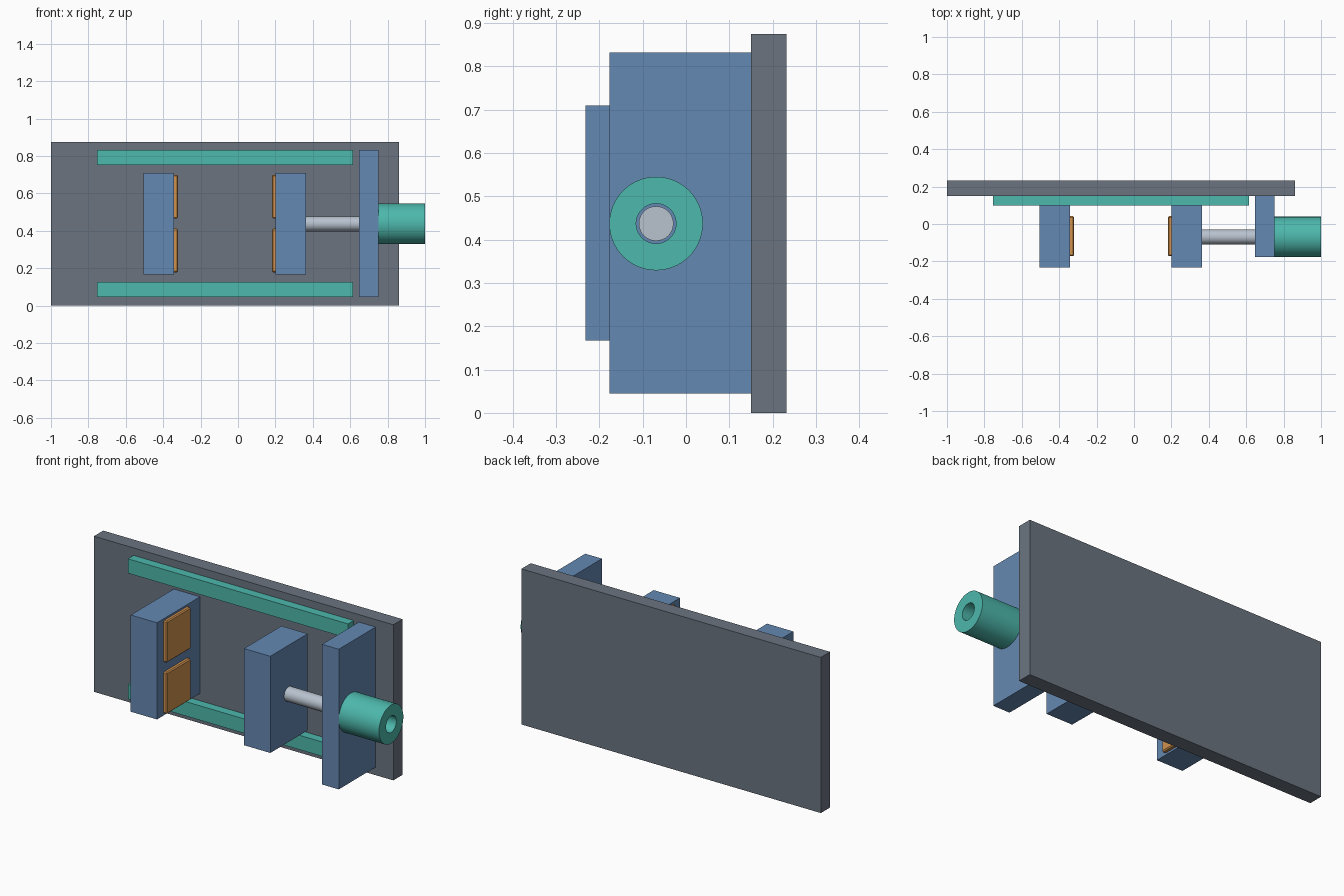
import bpy, bmesh, math
from mathutils import Matrix

if "Cube" in bpy.data.objects:
    bpy.data.objects.remove(bpy.data.objects["Cube"])


def material(name, hexcode):
    # sRGB hex to linear diffuse colour
    rgb = [int(hexcode[i:i + 2], 16) / 255 for i in (0, 2, 4)]
    m = bpy.data.materials.new(name)
    m.diffuse_color = [c / 12.92 if c < 0.04045 else ((c + 0.055) / 1.055) ** 2.4 for c in rgb] + [1]
    m.use_nodes = True
    m.node_tree.nodes["Principled BSDF"].inputs["Base Color"].default_value = m.diffuse_color
    return m


GREY = material("slate grey", "6B7480")
BLUE = material("steel blue", "6488B2")
TEAL = material("teal", "4DB8AC")
ORANGE = material("copper orange", "D0914E")
SILVER = material("silver", "B8C2CE")


def finish(name, bm, mat):
    bmesh.ops.recalc_face_normals(bm, faces=bm.faces)
    me = bpy.data.meshes.new(name)
    bm.to_mesh(me)
    bm.free()
    me.materials.append(mat)
    ob = bpy.data.objects.new(name, me)
    bpy.context.collection.objects.link(ob)
    return ob


def box(name, x, y, z, mat, bevel=0):
    bm = bmesh.new()
    bmesh.ops.create_cube(bm, size=1)
    for v in bm.verts:
        v.co = [r[0] if c < 0 else r[1] for c, r in zip(v.co, (x, y, z))]
    if bevel:
        bmesh.ops.bevel(bm, geom=bm.edges[:], offset=bevel, segments=1, affect='EDGES')
    return finish(name, bm, mat)


def lathe_x(name, profile, mat, steps=64):
    # revolve closed (x, radius) profile around the screw axis
    bm = bmesh.new()
    verts = [bm.verts.new((x, 0, r)) for x, r in profile]
    edges = [bm.edges.new((a, b)) for a, b in zip(verts, verts[1:] + verts[:1])]
    bmesh.ops.spin(bm, geom=verts + edges, cent=(0, 0, 0), axis=(1, 0, 0),
                   angle=math.tau, steps=steps)
    bmesh.ops.remove_doubles(bm, verts=bm.verts, dist=1e-5)
    bmesh.ops.dissolve_degenerate(bm, edges=bm.edges, dist=1e-6)
    bmesh.ops.transform(bm, matrix=Matrix.Translation((0, -0.069, 0.437)), verts=bm.verts)
    ob = finish(name, bm, mat)
    bpy.ops.object.select_all(action='DESELECT')
    ob.select_set(True)
    bpy.context.view_layer.objects.active = ob
    bpy.ops.object.shade_smooth_by_angle(angle=math.radians(30))
    return ob


# Back plate and guide rails
box("back_plate", (-1, 0.86), (0.15, 0.232), (0, 0.874), GREY)
for name, z0 in (("lower_rail", 0.045), ("upper_rail", 0.751)):
    box(name, (-0.754, 0.614), (0.1, 0.152), (z0, z0 + 0.081), TEAL)

# Fixed jaw, moving jaw and end block
box("fixed_jaw", (-0.504, -0.341), (-0.232, 0.152), (0.167, 0.71), BLUE)
box("moving_jaw", (0.2, 0.363), (-0.232, 0.1), (0.167, 0.71), BLUE)
box("end_block", (0.646, 0.75), (-0.177, 0.152), (0.045, 0.832), BLUE)

# Grip pads on the facing sides of the jaws
for side, x in (("fixed", (-0.348, -0.321)), ("moving", (0.181, 0.208))):
    for level, z in (("lower", (0.178, 0.411)), ("upper", (0.466, 0.699))):
        box(f"{side}_{level}_pad", x, (-0.172, 0.042), z, ORANGE, bevel=0.006)

# Screw rod and hollow drive sleeve
lathe_x("screw_rod", [(0.36, 0), (0.36, 0.04), (0.755, 0.04), (0.755, 0)], SILVER)
lathe_x("drive_sleeve", [(0.75, 0.046), (0.75, 0.108), (1, 0.108), (1, 0.046)], TEAL)
